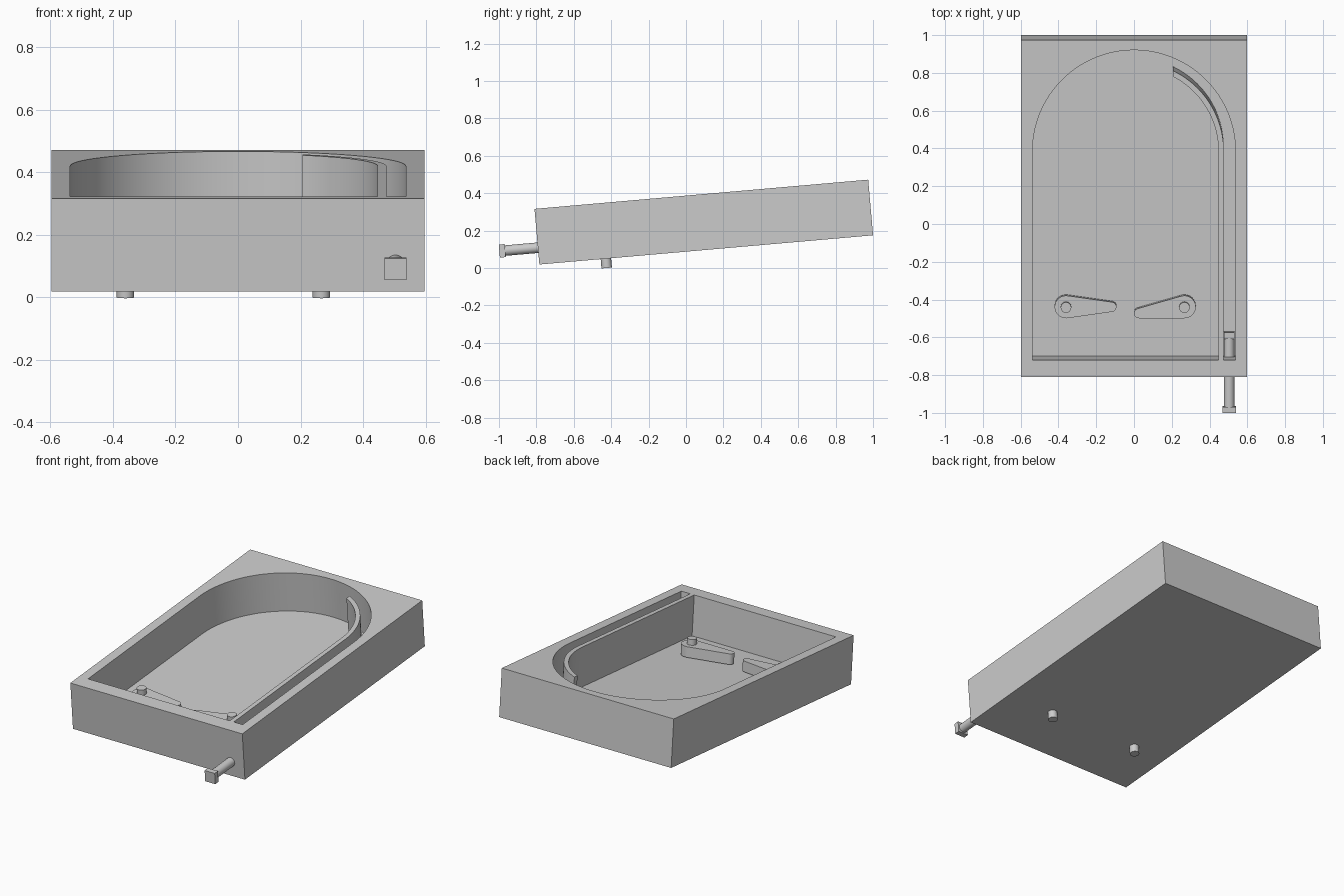
import bpy, bmesh, math
from mathutils import Matrix, Vector

if "Cube" in bpy.data.objects:
    bpy.data.objects.remove(bpy.data.objects["Cube"])

# The table is built flat, then every part is tilted about the front bottom edge
TILT = Matrix.Translation((0, -0.784, 0.0185)) @ Matrix.Rotation(math.radians(5), 4, 'X')
W, L, H = 1.194, 1.791, 0.2985
FLOOR, FRONT = 0.05, 0.09            # floor height, front wall thickness
R, ARC_Y = 0.537, 1.20               # playfield arc radius and centre
LANE_X = 0.504                       # launch lane centre

grey = bpy.data.materials.new("plain_grey")
grey.diffuse_color = (0.6, 0.6, 0.6, 1)
grey.use_nodes = True
grey.node_tree.nodes["Principled BSDF"].inputs["Base Color"].default_value = grey.diffuse_color


def finish(name, bm, matrix=Matrix()):
    bmesh.ops.recalc_face_normals(bm, faces=bm.faces)
    mesh = bpy.data.meshes.new(name)
    bm.to_mesh(mesh)
    bm.free()
    mesh.materials.append(grey)
    mesh.transform(matrix)
    ob = bpy.data.objects.new(name, mesh)
    bpy.context.collection.objects.link(ob)
    ob.matrix_world = TILT
    return ob


def smooth(ob):
    bpy.ops.object.select_all(action='DESELECT')
    ob.select_set(True)
    bpy.context.view_layer.objects.active = ob
    bpy.ops.object.shade_smooth_by_angle(angle=math.radians(30))


def prism(name, outline, z0, z1):
    bm = bmesh.new()
    face = bm.faces.new([bm.verts.new((x, y, z0)) for x, y in outline])
    new = bmesh.ops.extrude_face_region(bm, geom=[face])["geom"]
    bmesh.ops.translate(bm, vec=(0, 0, z1 - z0),
                        verts=[v for v in new if isinstance(v, bmesh.types.BMVert)])
    return finish(name, bm)


def box(name, x0, x1, y0, y1, z0, z1):
    return prism(name, [(x0, y0), (x1, y0), (x1, y1), (x0, y1)], z0, z1)


def rod(name, start, end, radius):
    a, b = Vector(start), Vector(end)
    bm = bmesh.new()
    bmesh.ops.create_cone(bm, cap_ends=True, segments=32, radius1=radius,
                          radius2=radius, depth=(b - a).length)
    turn = (b - a).to_track_quat('Z', 'Y').to_matrix().to_4x4()
    ob = finish(name, bm, Matrix.Translation((a + b) / 2) @ turn)
    smooth(ob)
    return ob


def arc(cx, cy, r, a0, a1, n):
    return [(cx + r * math.cos(a0 + (a1 - a0) * i / n),
             cy + r * math.sin(a0 + (a1 - a0) * i / n)) for i in range(n + 1)]


# Case: solid block with an arched recess
case = box("case", -W / 2, W / 2, 0, L, 0, H)
recess = prism("recess_cutter", [(-R, FRONT), (R, FRONT)]
               + arc(0, ARC_Y, R, 0, math.pi, 64), FLOOR, H + 0.1)
recess.hide_render = True
cut = case.modifiers.new("recess", 'BOOLEAN')
cut.operation, cut.solver, cut.object = 'DIFFERENCE', 'EXACT', recess
bpy.context.view_layer.objects.active = case
bpy.ops.object.modifier_apply(modifier=cut.name)
bpy.data.objects.remove(recess)
smooth(case)

# Lane divider: straight wall that curves along the arch, cut square at its end
R_IN, R_OUT, END_X = 0.447, 0.475, 0.207
outer = arc(0, ARC_Y, R_OUT, 0, math.acos(END_X / R_OUT), 24)
inner = arc(0, ARC_Y, R_IN, math.acos(END_X / R_IN), 0, 24)
smooth(prism("lane_divider", [(R_OUT, FRONT)] + outer + inner + [(R_IN, FRONT)], FLOOR, H))


# Flippers: tapered paddles with round ends, each on a pivot pin through the floor
def flipper(side, px, py, tx, ty, r1=0.06, r2=0.026):
    d = Vector((tx - px, ty - py))
    heading = math.atan2(d.y, d.x)
    spread = math.acos((r1 - r2) / d.length)
    outline = (arc(px, py, r1, heading + spread, heading + 2 * math.pi - spread, 32)
               + arc(tx, ty, r2, heading - spread, heading + spread, 12))
    smooth(prism(side + "_flipper", outline, 0.06, 0.125))
    rod(side + "_flipper_pin", (px, py, -0.05), (px, py, 0.16), 0.028)


flipper("left", -0.36, 0.357, -0.119, 0.357)
flipper("right", 0.267, 0.357, 0.026, 0.323)

# Plunger: shaft through the front wall, square knob outside, striker in the lane
PZ = 0.09
rod("plunger_shaft", (LANE_X, -0.18, PZ), (LANE_X, 0.19, PZ), 0.028)
box("plunger_knob", LANE_X - 0.035, LANE_X + 0.035, -0.207, -0.175, PZ - 0.035, PZ + 0.035)
box("plunger_striker", LANE_X - 0.028, LANE_X + 0.028, 0.187, 0.22, PZ - 0.035, PZ + 0.035)
